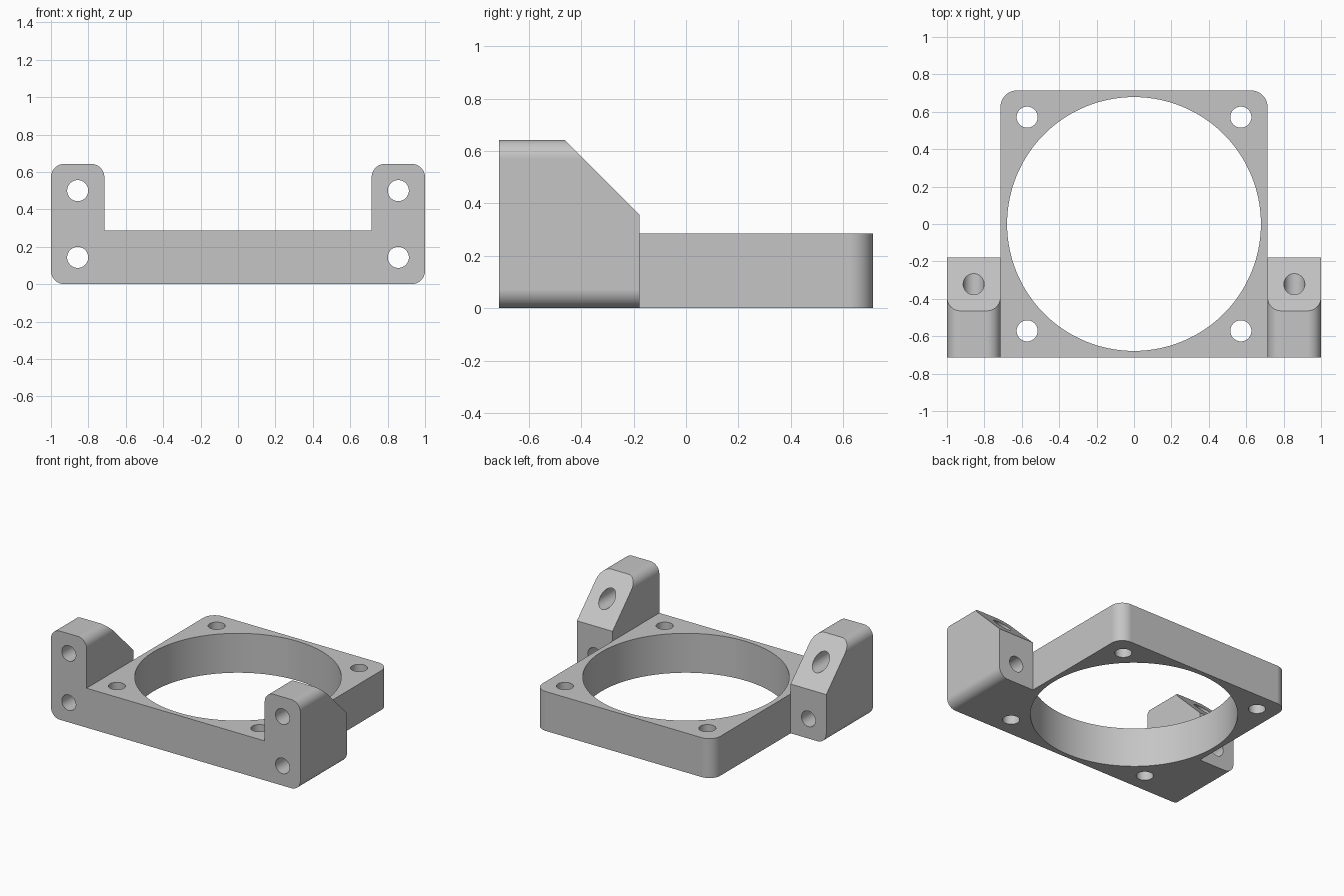
import bpy, bmesh
from math import sin, cos, pi
from mathutils import Matrix, Vector

if "Cube" in bpy.data.objects:
    bpy.data.objects.remove(bpy.data.objects["Cube"])

UNIT = 1 / 56            # one millimetre in model units
HALF = 40 * UNIT         # half width of the square frame
THICK = 16 * UNIT
TALL = 36 * UNIT
LUG_BACK = -10 * UNIT

grey = bpy.data.materials.new("plain grey")
grey.use_nodes = True
colour = (0.56, 0.56, 0.56, 1)
grey.diffuse_color = colour
grey.node_tree.nodes["Principled BSDF"].inputs["Base Color"].default_value = colour


def rounded(x0, x1, y0, y1, radii, steps=10):
    """Rectangle outline; radii run counter-clockwise from the low corner."""
    corners = [(x0, y0, 1, 1), (x1, y0, -1, 1), (x1, y1, -1, -1), (x0, y1, 1, -1)]
    points = []
    for i, ((x, y, sx, sy), r) in enumerate(zip(corners, radii)):
        count = steps if r else 0
        for k in range(count + 1):
            a = pi + i * pi / 2 + (k / steps) * pi / 2
            points.append((round(x + r * (sx + cos(a)), 5) if r else round(x, 5),
                           round(y + r * (sy + sin(a)), 5) if r else round(y, 5)))
    return points


def finish(name, bm):
    bmesh.ops.recalc_face_normals(bm, faces=bm.faces[:])
    mesh = bpy.data.meshes.new(name)
    bm.to_mesh(mesh)
    bm.free()
    mesh.materials.append(grey)
    obj = bpy.data.objects.new(name, mesh)
    bpy.context.collection.objects.link(obj)
    return obj


def extrude(points, direction):
    bm = bmesh.new()
    face = bm.faces.new([bm.verts.new(p) for p in points])
    geom = bmesh.ops.extrude_face_region(bm, geom=[face])["geom"]
    moved = [v for v in geom if isinstance(v, bmesh.types.BMVert)]
    bmesh.ops.translate(bm, verts=moved, vec=direction)
    # a lone extruded face leaves its starting cap in place or not
    edges = [e for e in bm.edges if e.is_boundary]
    if edges:
        bmesh.ops.holes_fill(bm, edges=edges, sides=0)
    return bm


def cylinder(centre, radius, axis, sides=48):
    bm = bmesh.new()
    turn = Matrix.Rotation(pi / 2, 4, "X") if axis == "Y" else Matrix()
    bmesh.ops.create_cone(bm, cap_ends=True, segments=sides, radius1=radius,
                          radius2=radius, depth=3,
                          matrix=Matrix.Translation(centre) @ turn)
    cutter = finish("hole_cutter", bm)
    cutter.hide_render = True
    return cutter


def combine(target, other, operation):
    mod = target.modifiers.new("combine", "BOOLEAN")
    mod.operation, mod.solver, mod.object = operation, "EXACT", other
    bpy.context.view_layer.objects.active = target
    bpy.ops.object.modifier_apply(modifier=mod.name)
    bpy.data.objects.remove(other)


# Square frame, rounded at its back corners
r = 5 * UNIT
outline = rounded(-HALF, HALF, -HALF, HALF, (0, 0, r, r))
frame = finish("mounting_frame", extrude([(x, y, 0) for x, y in outline], (0, 0, THICK)))

# Side lugs with a sloping back, square only where they meet the frame foot
r = 4 * UNIT
outline = rounded(HALF, 1, 0, TALL, (0, r, r, r))
for side, name in ((1, "left_lug"), (-1, "right_lug")):
    bm = extrude([(side * x, round(-HALF, 5), z) for x, z in outline],
                 (0, LUG_BACK + HALF, 0))
    cut = bmesh.ops.bisect_plane(bm, geom=bm.verts[:] + bm.edges[:] + bm.faces[:],
                                 plane_co=(0, -26 * UNIT, TALL),
                                 plane_no=Vector((0, 1, 1)), clear_outer=True)
    bmesh.ops.holes_fill(bm, edges=[e for e in bm.edges if e.is_boundary], sides=0)
    combine(frame, finish(name, bm), "UNION")

# Large opening, corner screw holes and lug screw holes
hole = 3.15 * UNIT
combine(frame, cylinder((0, 0, 0), 38 * UNIT, "Z", 128), "DIFFERENCE")
for sx in (-1, 1):
    for sy in (-1, 1):
        combine(frame, cylinder((sx * 32 * UNIT, sy * 32 * UNIT, 0), hole, "Z"), "DIFFERENCE")
    for z in (8, 28):
        combine(frame, cylinder((sx * 48 * UNIT, 0, z * UNIT), hole, "Y"), "DIFFERENCE")

# Smooth curves with crisp edges and flat faces
bpy.ops.object.select_all(action="DESELECT")
frame.select_set(True)
bpy.context.view_layer.objects.active = frame
bpy.ops.object.shade_smooth_by_angle(angle=pi / 6)
weighted = frame.modifiers.new("flat_faces", "WEIGHTED_NORMAL")
weighted.keep_sharp = True
